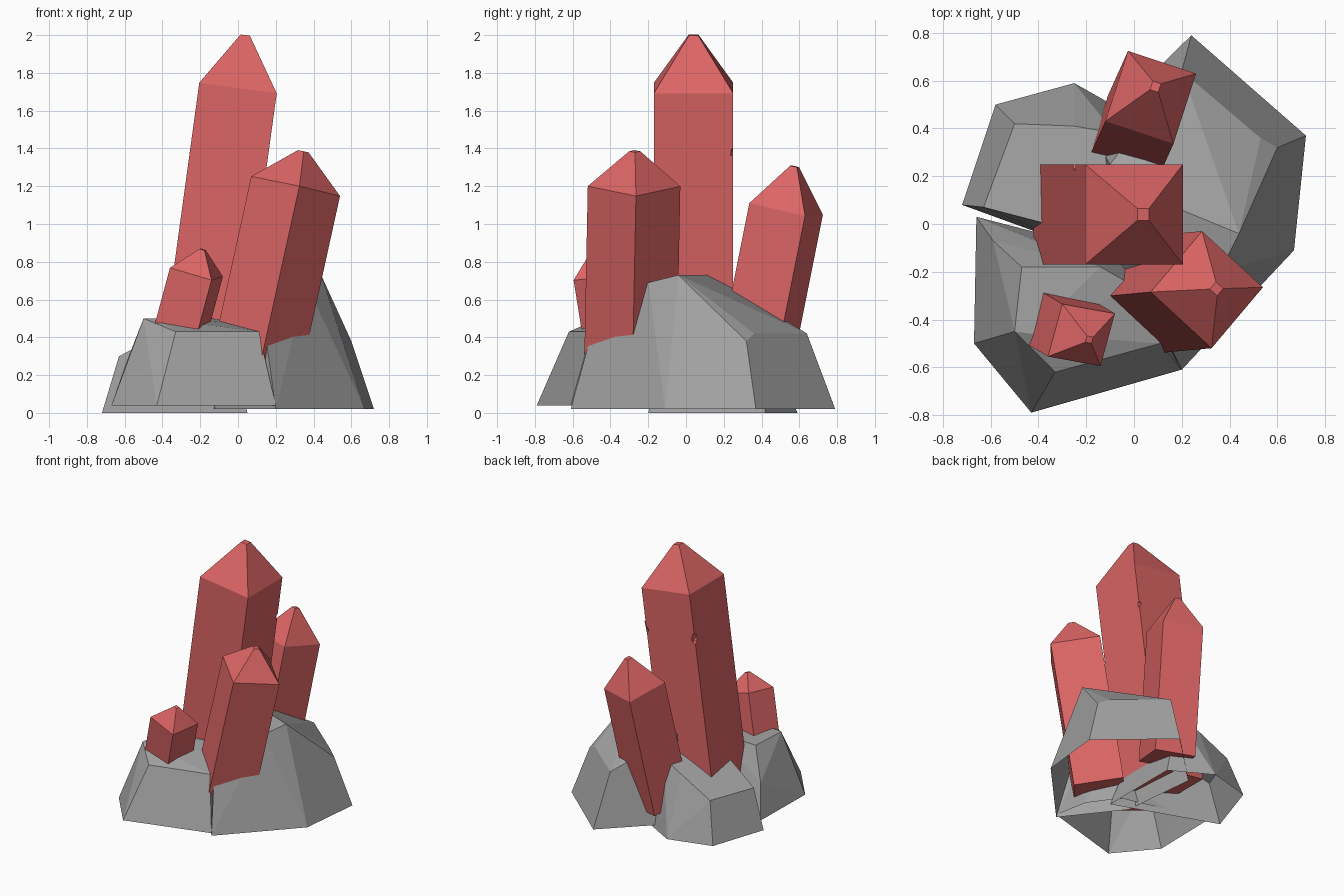
import bpy, bmesh
from mathutils import Vector

cube = bpy.data.objects.get("Cube")
if cube:
    bpy.data.objects.remove(cube, do_unlink=True)


def make_material(name, colour):
    mat = bpy.data.materials.new(name)
    mat.use_nodes = True
    mat.diffuse_color = (*colour, 1)
    mat.node_tree.nodes["Principled BSDF"].inputs["Base Color"].default_value = (*colour, 1)
    return mat


RED = make_material("crystal red", (0.72, 0.13, 0.13))
GREY = make_material("stone grey", (0.36, 0.36, 0.36))


def finish(name, bm, mat):
    bmesh.ops.recalc_face_normals(bm, faces=bm.faces)
    mesh = bpy.data.meshes.new(name)
    bm.to_mesh(mesh)
    bm.free()
    mesh.materials.append(mat)
    obj = bpy.data.objects.new(name, mesh)
    bpy.context.collection.objects.link(obj)
    return obj


def crystal(name, rim, lean, diag_a, diag_b, tip, foot=0.15):
    """Leaning four-sided prism with a blunt pyramid tip, rim square to its axis."""
    centre, axis = Vector(rim), Vector((*lean, 1))
    a, b = Vector(diag_a), Vector(diag_b)
    bm = bmesh.new()
    rings = []
    for level, size in ((foot - centre.z, 1), (0, 1), (tip, 0.12)):
        ring = []
        for d in (a, b, -a, -b):
            tilt = -(d.x * lean[0] + d.y * lean[1])
            p = centre + axis * level + Vector((d.x, d.y, tilt)) * size
            ring.append(bm.verts.new(p))
        rings.append(ring)
    for low, high in zip(rings, rings[1:]):
        for i in range(4):
            j = (i + 1) % 4
            bm.faces.new((low[i], low[j], high[j], high[i]))
    bm.faces.new(rings[0])
    bm.faces.new(rings[-1])
    return finish(name, bm, RED)


def rock(name, floor, base, top):
    """Faceted boulder wrapped around a base outline and a top outline, hollow below."""
    bm = bmesh.new()
    for x, y in base:
        bm.verts.new((x, y, floor))
    for p in top:
        bm.verts.new(p)
    result = bmesh.ops.convex_hull(bm, input=bm.verts)
    loose = {v for v in result["geom_interior"] if isinstance(v, bmesh.types.BMVert)}
    bmesh.ops.delete(bm, geom=list(loose), context='VERTS')
    under = [f for f in bm.faces if all(v.co.z < floor + 0.001 for v in f.verts)]
    bmesh.ops.recalc_face_normals(bm, faces=bm.faces)
    bmesh.ops.delete(bm, geom=under, context='FACES')
    bmesh.ops.dissolve_limit(bm, angle_limit=0.06, verts=bm.verts, edges=bm.edges)
    return finish(name, bm, GREY)


def chip(target, name, place, size):
    """Small nick cut out of a crystal edge."""
    bm = bmesh.new()
    bmesh.ops.create_icosphere(bm, subdivisions=1, radius=size)
    cutter = finish(name, bm, RED)
    cutter.location = place
    cutter.hide_render = True
    cutter.hide_viewport = True
    cut = target.modifiers.new(name, 'BOOLEAN')
    cut.operation = 'DIFFERENCE'
    cut.solver = 'EXACT'
    cut.object = cutter


# Crystals
main = crystal("main_crystal", (0, 0.04, 1.72), (0.137, 0), (0.205, 0.21), (0.205, -0.21), 0.28)
crystal("front_crystal", (0.305, -0.275, 1.2), (0.22, 0.02), (0.235, 0.01), (0.02, -0.245), 0.185)
crystal("back_crystal", (0.07, 0.53, 1.08), (0.09, 0.2), (0.19, 0.1), (0.095, -0.195), 0.225)
crystal("small_crystal", (-0.22, -0.465, 0.745), (0.27, -0.16), (0.14, 0.09), (0.08, -0.13), 0.12, 0.25)

# Nicks on the rear edges of the main crystal
chip(main, "left_nick_cutter", (-0.27, 0.27, 1.42), 0.06)
chip(main, "right_nick_cutter", (0.17, 0.265, 1.38), 0.035)

# Boulders around the foot
rock("large_rock", 0.02,
     [(0.24, 0.79), (0.72, 0.37), (0.67, -0.11), (0.2, -0.61), (-0.12, -0.2), (-0.18, 0.38)],
     [(0.2, 0.64, 0.42), (0.53, 0.36, 0.42), (0.6, 0.32, 0.38), (0.44, -0.04, 0.73),
      (0.36, -0.2, 0.69), (0.14, -0.49, 0.46), (0, 0, 0.69), (0, 0.14, 0.73), (-0.1, 0.25, 0.65)])
rock("left_rock", 0,
     [(-0.72, 0.08), (-0.58, 0.5), (-0.25, 0.59), (0.05, 0.42), (0.05, -0.2)],
     [(-0.63, 0.07, 0.3), (-0.5, 0.42, 0.3), (-0.25, 0.41, 0.43),
      (-0.08, 0.38, 0.5), (-0.1, -0.06, 0.56), (-0.4, 0.01, 0.42)])
rock("front_rock", 0.04,
     [(-0.43, -0.79), (0.2, -0.61), (-0.67, -0.5), (-0.66, 0.03), (0, -0.14), (0.15, -0.35)],
     [(-0.33, -0.62, 0.43), (0.11, -0.5, 0.43), (-0.5, -0.45, 0.5), (-0.43, -0.46, 0.5),
      (-0.59, -0.07, 0.27), (-0.47, -0.18, 0.49), (-0.14, -0.18, 0.5), (0, -0.26, 0.48)])
